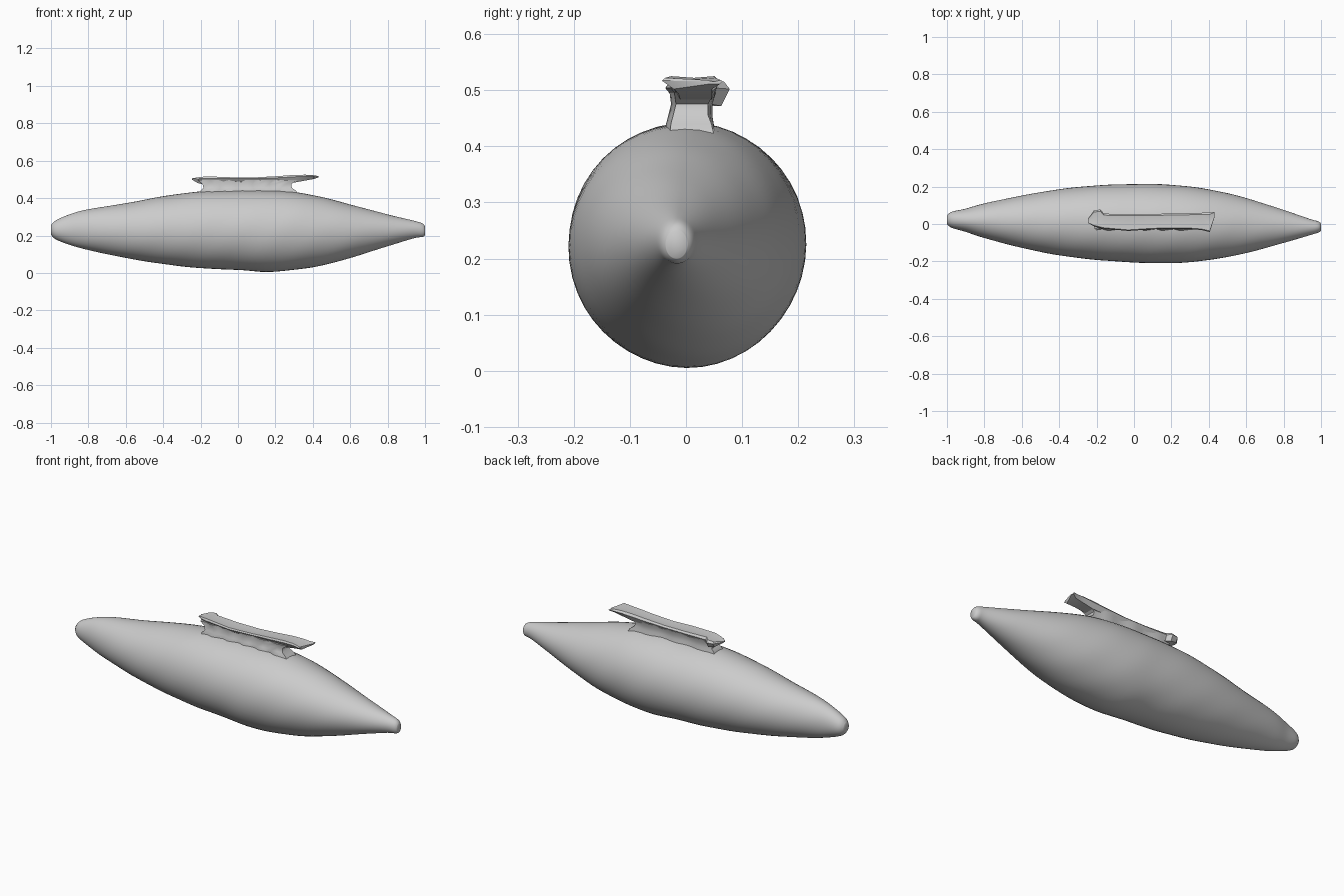
import bpy, bmesh, math


def catmull(p, n):
    # Resample a list of tuples as a smooth curve
    out = []
    for i in range(len(p) - 1):
        a, b, c, d = p[max(i - 1, 0)], p[i], p[i + 1], p[min(i + 2, len(p) - 1)]
        for k in range(n):
            t = k / n
            out.append([0.5 * (2 * q + (r - o) * t + (2 * o - 5 * q + 4 * r - s) * t * t
                               + (3 * q - o - 3 * r + s) * t ** 3)
                        for o, q, r, s in zip(a, b, c, d)])
    out.append(list(p[-1]))
    return out


def loft(name, rings, angle):
    # Skin a series of closed rings and cap both ends
    bm = bmesh.new()
    vs = [[bm.verts.new(co) for co in ring] for ring in rings]
    n = len(vs[0])
    for a, b in zip(vs, vs[1:]):
        for i in range(n):
            j = (i + 1) % n
            bm.faces.new((a[i], a[j], b[j], b[i]))
    bm.faces.new(vs[0][::-1])
    bm.faces.new(vs[-1])
    bmesh.ops.recalc_face_normals(bm, faces=bm.faces)
    me = bpy.data.meshes.new(name)
    bm.to_mesh(me)
    bm.free()
    ob = bpy.data.objects.new(name, me)
    bpy.context.collection.objects.link(ob)
    bpy.ops.object.select_all(action='DESELECT')
    ob.select_set(True)
    bpy.context.view_layer.objects.active = ob
    bpy.ops.object.shade_smooth_by_angle(angle=math.radians(angle))
    return ob


# Spindle hull: x, y min, y max, z bottom, z top
hull = [(-1.0, 0.0, 0.045, 0.205, 0.255), (-0.975, -0.02, 0.065, 0.18, 0.28),
        (-0.9, -0.042, 0.082, 0.15, 0.313), (-0.8, -0.075, 0.11, 0.122, 0.34),
        (-0.6, -0.127, 0.152, 0.08, 0.372), (-0.4, -0.167, 0.186, 0.048, 0.41),
        (-0.2, -0.192, 0.206, 0.026, 0.436), (0.0, -0.206, 0.213, 0.016, 0.441),
        (0.15, -0.21, 0.212, 0.005, 0.441), (0.3, -0.204, 0.2, 0.016, 0.432),
        (0.45, -0.184, 0.176, 0.04, 0.405), (0.6, -0.155, 0.139, 0.08, 0.366),
        (0.8, -0.101, 0.075, 0.143, 0.313), (0.94, -0.06, 0.027, 0.185, 0.279),
        (0.985, -0.046, 0.014, 0.192, 0.265), (1.0, -0.036, 0.002, 0.2, 0.25)]
SIDES = 48
rings = []
for x, y0, y1, z0, z1 in catmull(hull, 5):
    ring = []
    for i in range(SIDES):
        a = math.tau * i / SIDES
        # slight hand-made unevenness
        w = 1 + 0.005 * math.sin(3 * a + 11 * x) * math.sin(17 * x + 2 * a)
        ring.append((x, (y0 + y1) / 2 + (y1 - y0) / 2 * math.cos(a) * w,
                     max(0, (z0 + z1) / 2 + (z1 - z0) / 2 * math.sin(a) * w)))
    rings.append(ring)
loft("hull", rings, 60)

# Pedestal, stacked along z: z, x min, x max, y min, y max
pedestal = [(0.41, -0.21, 0.33, -0.034, 0.05), (0.44, -0.2, 0.31, -0.031, 0.046),
            (0.455, -0.185, 0.288, -0.027, 0.043), (0.475, -0.19, 0.285, -0.022, 0.043),
            (0.497, -0.215, 0.32, -0.025, 0.05)]
rings = []
for z, x0, x1, y0, y1 in pedestal:
    n = 16
    front = [(x0 + (x1 - x0) * i / n, y0 + 0.005 * math.sin(i * 2.1)) for i in range(n + 1)]
    back = [(x, y1 + 0.004 * math.sin(x * 40)) for x, _ in reversed(front)]
    rings.append([(x, y, z) for x, y in front + back])
loft("fin_pedestal", rings, 50)

# Flared deck on the pedestal: x, y front, y back, z bottom, z top
deck = [(-0.245, 0.005, 0.03, 0.498, 0.506), (-0.215, -0.012, 0.072, 0.48, 0.511),
        (-0.18, -0.022, 0.078, 0.472, 0.515), (-0.16, -0.025, 0.055, 0.475, 0.516),
        (-0.03, -0.037, 0.054, 0.482, 0.511), (0.1, -0.028, 0.054, 0.484, 0.511),
        (0.22, -0.026, 0.056, 0.482, 0.518), (0.3, -0.027, 0.058, 0.483, 0.524),
        (0.36, -0.032, 0.06, 0.494, 0.525), (0.405, -0.043, 0.062, 0.502, 0.522),
        (0.43, 0.035, 0.065, 0.511, 0.518)]
rings = []
for x, y0, y1, z0, z1 in deck:
    w = y1 - y0
    rings.append([(x, y0 + w * 0.2, z0), (x, y1 - w * 0.15, z0),
                  (x, y1, z0 + (z1 - z0) * 0.7), (x, y1 - w * 0.1, z1),
                  (x, y0 + w * 0.5, z1 - 0.003), (x, y0 + w * 0.06, z1),
                  (x, y0, z0 + (z1 - z0) * 0.75)])
loft("fin_deck", rings, 35)
